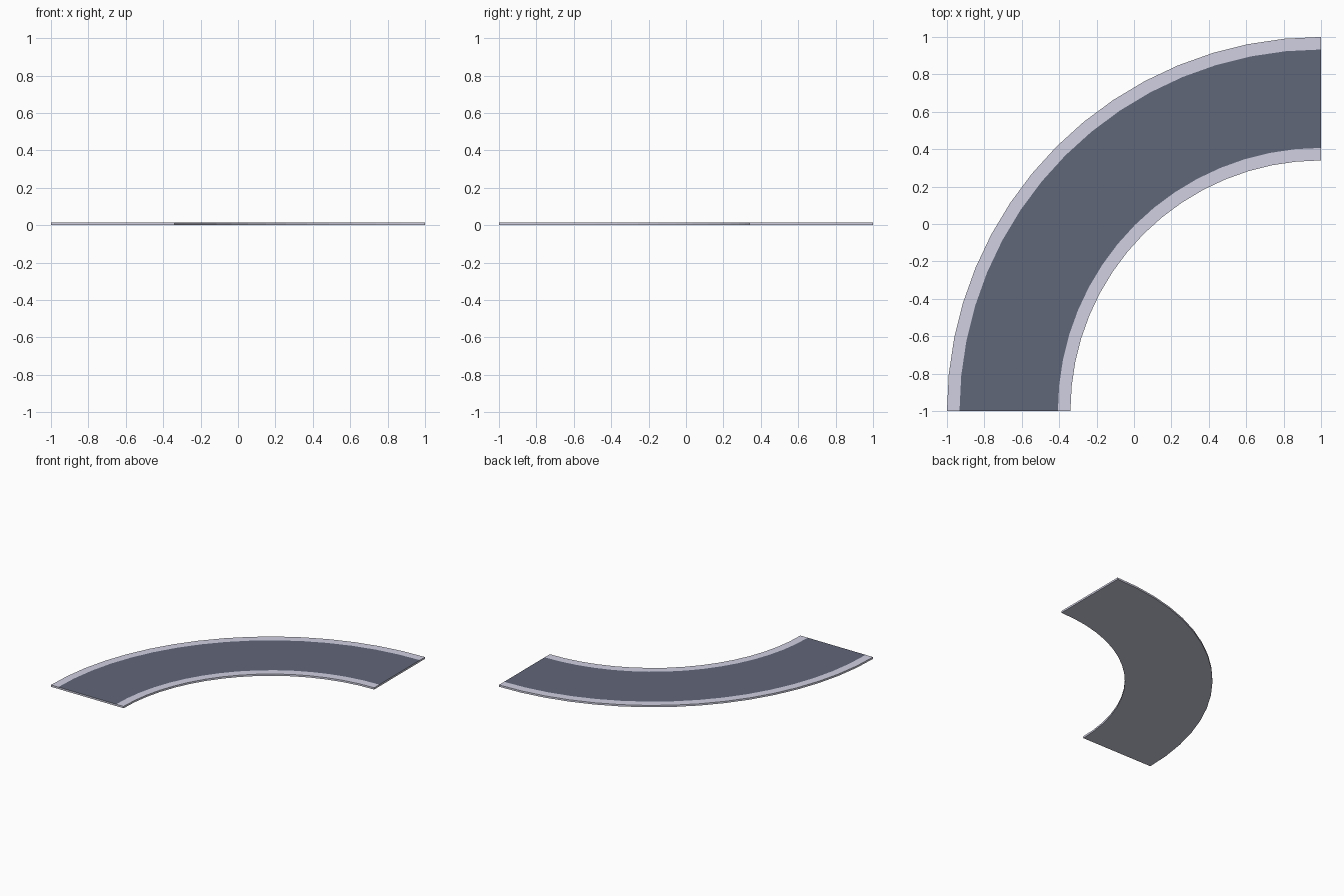
import bpy, bmesh, math

if "Cube" in bpy.data.objects:
    bpy.data.objects.remove(bpy.data.objects["Cube"])

SEG = 16                 # flat segments around the quarter bend
CX, CY = 1.0, -1.0       # centre of the bend
R_IN, R_OUT, KERB = 1.34, 2.0, 0.067
TOP = 0.015


def material(name, srgb):
    m = bpy.data.materials.new(name)
    lin = [((c / 255 + 0.055) / 1.055) ** 2.4 for c in srgb]
    m.diffuse_color = (*lin, 1)
    m.use_nodes = True
    m.node_tree.nodes["Principled BSDF"].inputs["Base Color"].default_value = m.diffuse_color
    return m


kerb_grey = material("kerb grey", (208, 208, 226))
asphalt = material("asphalt", (97, 103, 121))

# Road slab: a flat profile of kerb, road and kerb, swept through the bend
radii = [R_IN, R_IN + KERB, R_OUT - KERB, R_OUT]
profile = [(r, 0) for r in radii] + [(r, TOP) for r in reversed(radii)]
ROAD_TOP = 5             # profile edge that carries the asphalt

bm = bmesh.new()
rings = []
for i in range(SEG + 1):
    a = math.pi / 2 * (1 + i / SEG)
    rings.append([bm.verts.new((CX + r * math.cos(a), CY + r * math.sin(a), z))
                  for r, z in profile])
n = len(profile)
for a, b in zip(rings, rings[1:]):
    for j in range(n):
        k = (j + 1) % n
        f = bm.faces.new((a[j], a[k], b[k], b[j]))
        f.material_index = int(j == ROAD_TOP)

# Slab ends
for ring in (rings[0], rings[-1]):
    bm.faces.new(ring)
bmesh.ops.recalc_face_normals(bm, faces=bm.faces)

me = bpy.data.meshes.new("curved_road")
bm.to_mesh(me)
bm.free()
me.materials.append(kerb_grey)
me.materials.append(asphalt)
bpy.context.collection.objects.link(bpy.data.objects.new("curved_road", me))
